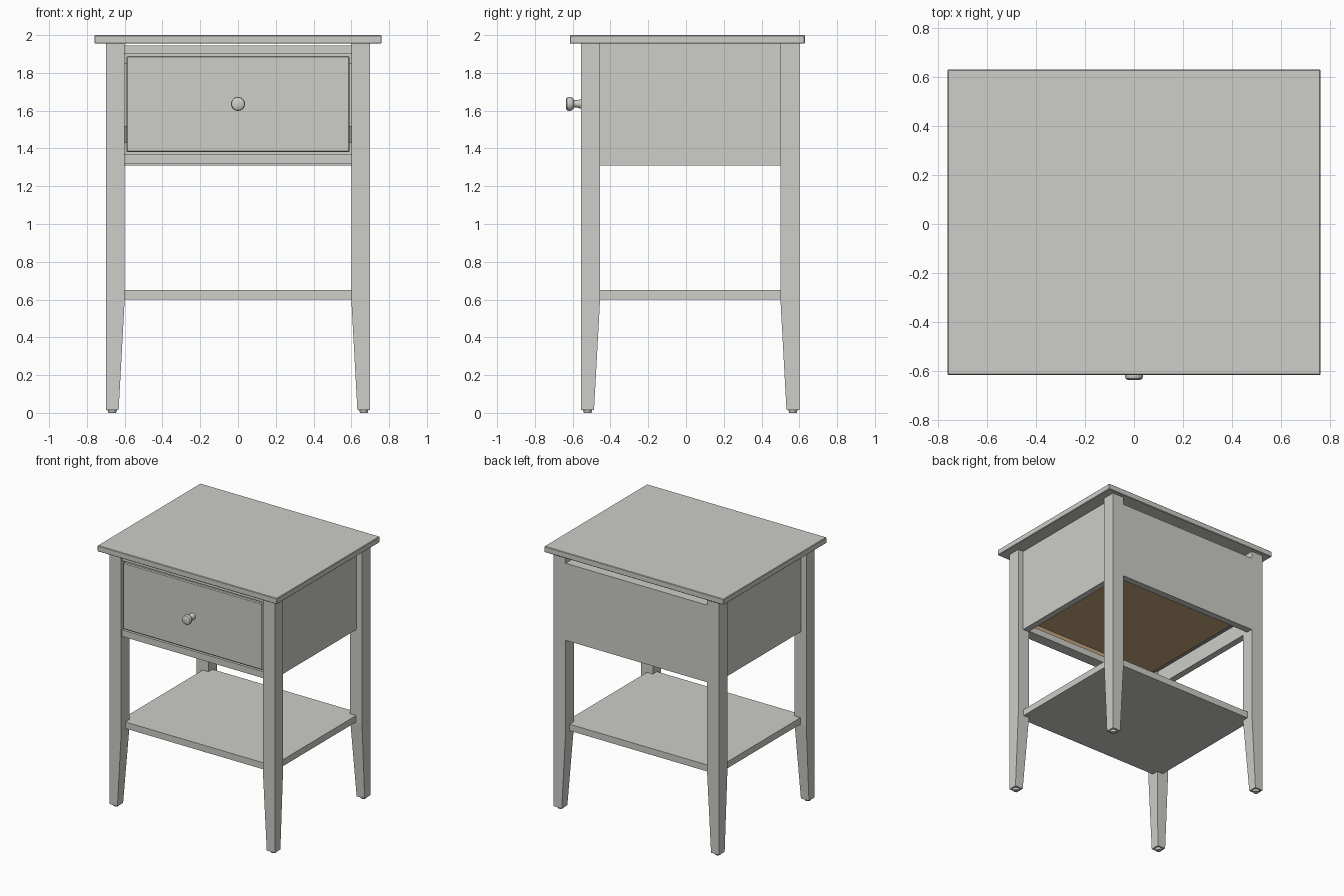
import bpy, bmesh, math
from mathutils import Matrix

cube = bpy.data.objects.get("Cube")
if cube:
    bpy.data.objects.remove(cube, do_unlink=True)


def material(name, rgb):
    m = bpy.data.materials.new(name)
    m.use_nodes = True
    m.diffuse_color = (*rgb, 1)
    m.node_tree.nodes["Principled BSDF"].inputs["Base Color"].default_value = (*rgb, 1)
    return m


paint = material("pale grey paint", (0.61, 0.61, 0.58))
wood = material("drawer wood", (0.56, 0.38, 0.21))
metal = material("slide metal", (0.3, 0.3, 0.3))


def finish(name, bm, mat):
    bmesh.ops.recalc_face_normals(bm, faces=bm.faces)
    mesh = bpy.data.meshes.new(name)
    bm.to_mesh(mesh)
    bm.free()
    mesh.materials.append(mat)
    obj = bpy.data.objects.new(name, mesh)
    bpy.context.collection.objects.link(obj)
    return obj


def box(name, x, y, z, mat=paint, bevel=0):
    """Box from (min, max) ranges on each axis."""
    bm = bmesh.new()
    bmesh.ops.create_cube(bm, size=1)
    for v in bm.verts:
        v.co = [lo + (c + 0.5) * (hi - lo) for c, (lo, hi) in zip(v.co, (x, y, z))]
    obj = finish(name, bm, mat)
    if bevel:
        mod = obj.modifiers.new("edge", "BEVEL")
        mod.width, mod.segments = bevel, 1
    return obj


def leg(name, sx, back):
    """Square post whose two inner faces taper below the shelf."""
    x_out, y_out, sy = sx * 0.7, (0.6 if back else -0.555), (1 if back else -1)
    bm = bmesh.new()
    rings = []
    for z, w in ((0.015, 0.068), (0.6, 0.1), (1.955, 0.1)):
        x_in, y_in = x_out - sx * w, y_out - sy * w
        corners = ((x_out, y_out), (x_in, y_out), (x_in, y_in), (x_out, y_in))
        rings.append([bm.verts.new((x, y, z)) for x, y in corners])
    for low, high in zip(rings, rings[1:]):
        for i in range(4):
            j = (i + 1) % 4
            bm.faces.new((low[i], low[j], high[j], high[i]))
    bm.faces.new(rings[0])
    bm.faces.new(rings[-1])
    finish(name, bm, paint)
    # glide under the leg
    bm = bmesh.new()
    bmesh.ops.create_cone(
        bm, cap_ends=True, segments=16, radius1=0.02, radius2=0.025, depth=0.016,
        matrix=Matrix.Translation((x_out - sx * 0.034, y_out - sy * 0.034, 0.008)))
    finish(name + "_glide", bm, paint)


# Table top, legs and shelf
box("table_top", (-0.76, 0.76), (-0.615, 0.63), (1.955, 2), bevel=0.004)
for side, sx in (("left", 1), ("right", -1)):
    leg("front_leg_" + side, sx, False)
    leg("back_leg_" + side, sx, True)
box("shelf", (-0.65, 0.65), (-0.505, 0.55), (0.6, 0.65))

# Case panels and rails
for side, sx in (("left", 1), ("right", -1)):
    xs = sorted((sx * 0.605, sx * 0.655))
    box("side_panel_" + side, xs, (-0.46, 0.505), (1.31, 1.955))
    box("drawer_slide_" + side, sorted((sx * 0.57, sx * 0.605)), (-0.48, 0.44),
        (1.43, 1.52), metal)
box("back_panel", (-0.6, 0.6), (0.545, 0.598), (1.31, 1.9))
box("back_top_rail", (-0.605, 0.605), (0.46, 0.545), (1.85, 1.9))
box("front_top_rail", (-0.6, 0.6), (-0.545, -0.46), (1.9, 1.945))
box("front_bottom_rail", (-0.6, 0.6), (-0.545, -0.46), (1.32, 1.37))

# Drawer: painted front with a bare wooden rear face, and a wooden box
front = box("drawer_front", (-0.59, 0.59), (-0.548, -0.49), (1.38, 1.89), bevel=0.006)
front.data.materials.append(wood)
for face in front.data.polygons:
    face.material_index = 1 if face.normal.y > 0.5 else 0
box("drawer_bottom", (-0.57, 0.57), (-0.49, 0.45), (1.42, 1.44), wood)
box("drawer_back", (-0.57, 0.57), (0.425, 0.45), (1.44, 1.8), wood)
for side, sx in (("left", 1), ("right", -1)):
    box("drawer_side_" + side, sorted((sx * 0.545, sx * 0.57)), (-0.49, 0.425),
        (1.44, 1.8), wood)

# Turned knob, lathed around the front-to-back axis
profile = [(0, -0.635), (0.026, -0.635), (0.034, -0.63), (0.037, -0.62), (0.036, -0.606),
           (0.03, -0.599), (0.02, -0.592), (0.019, -0.575), (0.025, -0.558), (0.025, -0.546)]
bm = bmesh.new()
verts = [bm.verts.new((r, y, 1.636)) for r, y in profile]
edges = [bm.edges.new(pair) for pair in zip(verts, verts[1:])]
bmesh.ops.spin(bm, geom=verts + edges, cent=(0, 0, 1.636), axis=(0, 1, 0),
               angle=math.tau, steps=32)
bmesh.ops.remove_doubles(bm, verts=bm.verts, dist=0.0005)
knob = finish("drawer_knob", bm, paint)
bpy.ops.object.select_all(action="DESELECT")
knob.select_set(True)
bpy.context.view_layer.objects.active = knob
bpy.ops.object.shade_smooth_by_angle(angle=math.radians(40))
